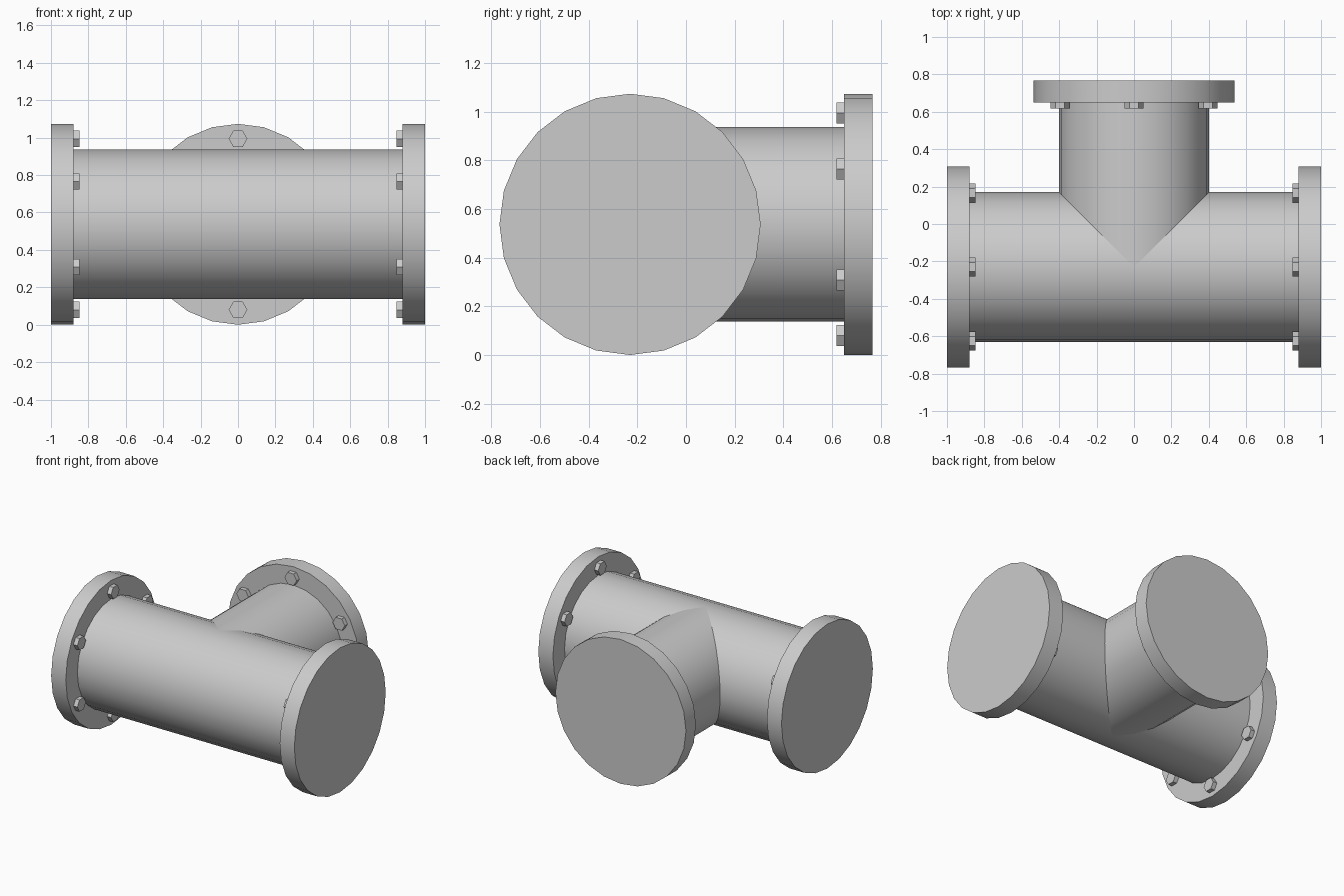
import bpy
from math import pi, cos, sin, radians
from mathutils import Vector, Matrix

if "Cube" in bpy.data.objects:
    bpy.data.objects.remove(bpy.data.objects["Cube"])

R_FLANGE, R_PIPE, R_BOLTS = 0.537, 0.40, 0.457
CENTRE = Vector((0, -0.23, R_FLANGE))      # where the pipe axes meet


def cylinder(name, angle, radius, start, end, sides=24, offset=(0, 0)):
    """Cylinder lying along the horizontal direction 'angle', measured from CENTRE."""
    frame = Matrix.Translation(CENTRE) @ Matrix.Rotation(angle, 4, 'Z') @ Matrix.Rotation(pi / 2, 4, 'Y')
    bpy.ops.mesh.primitive_cylinder_add(vertices=sides, radius=radius, depth=end - start)
    ob = bpy.context.object
    ob.name = name
    ob.data.transform(frame @ Matrix.Translation((offset[0], offset[1], (start + end) / 2)))
    if sides > 6:
        bpy.ops.object.shade_smooth_by_angle(angle=radians(30))
    return ob


def flange(name, angle, inner, outer):
    """Flange disc with six hex bolt heads on its inner face."""
    cylinder(name + "_flange", angle, R_FLANGE, inner, outer)
    for i in range(6):
        a = i * pi / 3
        cylinder(f"{name}_bolt_{i + 1}", angle, 0.05, inner - 0.032, inner + 0.01, 6,
                 (R_BOLTS * cos(a), R_BOLTS * sin(a)))


# Straight main pipe and side branch
cylinder("main_pipe", 0, R_PIPE, -0.885, 0.885)
cylinder("branch_pipe", pi / 2, R_PIPE, 0, 0.885)

# Bolted flanges on the three ends
flange("right", 0, 0.88, 1.0)
flange("left", pi, 0.88, 1.0)
flange("branch", pi / 2, 0.88, 0.997)
